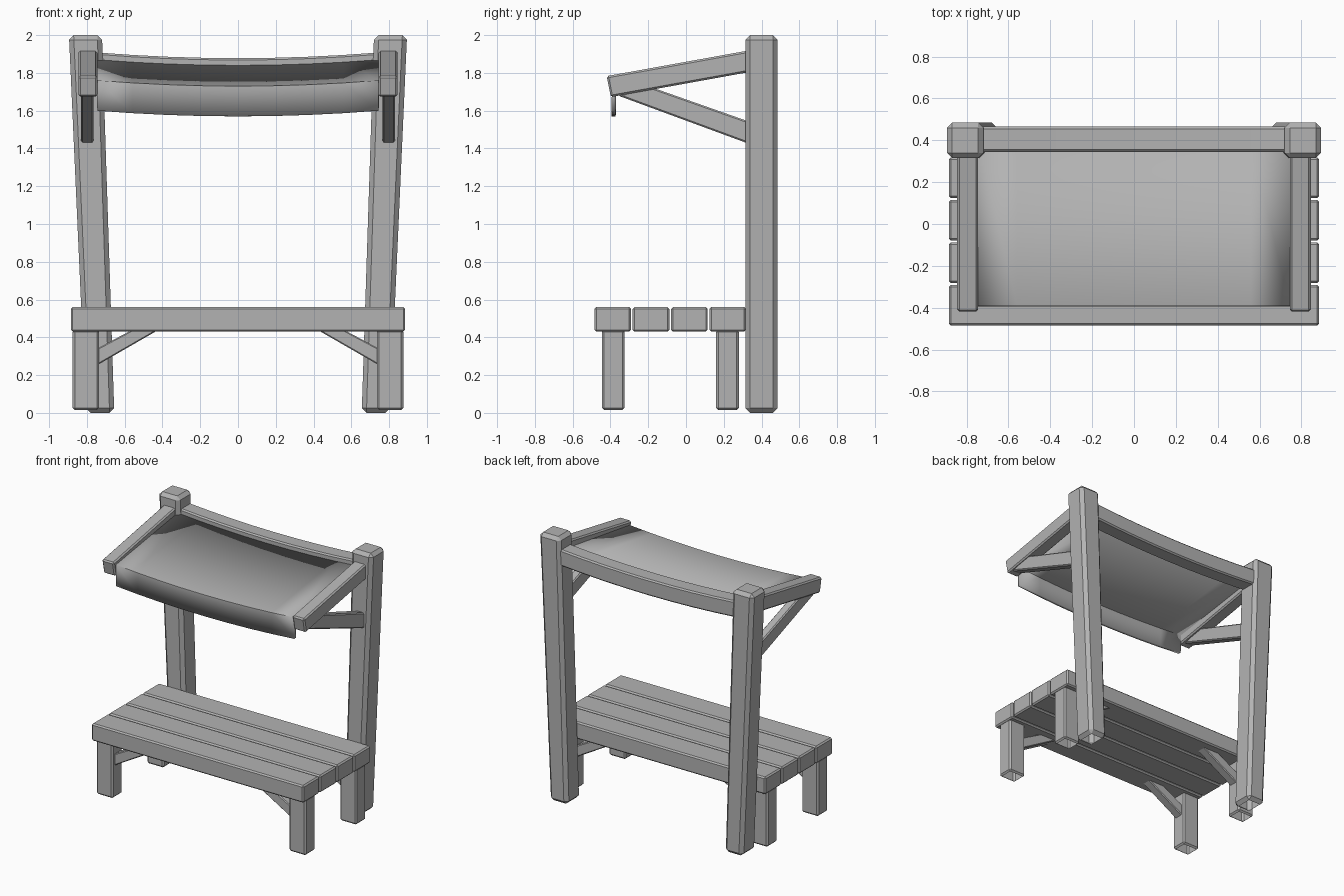
import bpy, bmesh
from mathutils import Vector

cube = bpy.data.objects.get("Cube")
if cube:
    bpy.data.objects.remove(cube)

# Single plain grey for every part
grey = bpy.data.materials.new("plain grey")
grey.use_nodes = True
COLOUR = (0.45, 0.45, 0.45, 1)
grey.diffuse_color = COLOUR
grey.node_tree.nodes["Principled BSDF"].inputs["Base Color"].default_value = COLOUR


def finish(name, bm):
    mesh = bpy.data.meshes.new(name)
    bm.to_mesh(mesh)
    bm.free()
    mesh.materials.append(grey)
    obj = bpy.data.objects.new(name, mesh)
    bpy.context.collection.objects.link(obj)
    return obj


def prism(name, outline, axis, lo, hi, bevel=0.01, side=1, open_base=False):
    """Extrude an outline along axis: 'y' takes (x, z) points, 'x' takes (y, z)."""
    bm = bmesh.new()

    def place(a, z, depth):
        x, y = (a, depth) if axis == "y" else (depth, a)
        return bm.verts.new((x * side, y, z))

    near = [place(a, z, lo) for a, z in outline]
    far = [place(a, z, hi) for a, z in outline]
    bm.faces.new(near)
    bm.faces.new(far[::-1])
    for i in range(len(outline)):
        j = (i + 1) % len(outline)
        bm.faces.new((near[i], far[i], far[j], near[j]))
    bmesh.ops.recalc_face_normals(bm, faces=bm.faces)
    sharp = [e for e in bm.edges if e.calc_face_angle(0) > 0.3]
    bmesh.ops.bevel(bm, geom=sharp, offset=bevel, segments=1, affect="EDGES")
    if open_base:
        base = [f for f in bm.faces if f.normal.z < -0.95]
        bmesh.ops.delete(bm, geom=base, context="FACES")
    return finish(name, bm)


def rect(a0, a1, z0, z1):
    return [(a0, z0), (a1, z0), (a1, z1), (a0, z1)]


# Bench planks
for i in range(4):
    y = -0.485 + i * 0.203
    prism(f"bench_plank_{i + 1}", rect(-0.885, 0.885, 0.43, 0.56), "y", y, y + 0.194)

for side, label in ((1, "left"), (-1, "right")):
    # Leaning, tapered back post
    prism(f"{label}_post", [(0.655, 0), (0.805, 0), (0.895, 2), (0.72, 2)],
          "y", 0.315, 0.485, 0.025, side, True)

    # Bench legs with diagonal braces
    for y, row in ((-0.385, "front"), (0.22, "back")):
        prism(f"{label}_{row}_leg", rect(0.735, 0.875, 0.015, 0.44),
              "y", y - 0.06, y + 0.06, 0.012, side, True)
        prism(f"{label}_{row}_leg_brace",
              [(0.75, 0.25), (0.75, 0.338), (0.56, 0.44), (0.42, 0.44)],
              "y", y - 0.035, y + 0.035, 0.006, side)

    # Roof rafter and its brace
    prism(f"{label}_rafter",
          [(-0.398, 1.672), (0.35, 1.807), (0.35, 1.922), (-0.42, 1.783)],
          "x", 0.745, 0.845, 0.01, side)
    prism(f"{label}_rafter_brace",
          [(-0.36, 1.68), (0.34, 1.422), (0.34, 1.54), (-0.2, 1.73)],
          "x", 0.765, 0.83, 0.008, side)

# Sagging cross beam
STEPS = 8
WIDTH = 0.745


def sag(x):
    return -0.03 * (1 - (x / WIDTH) ** 2)


stations = [WIDTH * (2 * i / STEPS - 1) for i in range(STEPS + 1)]
beam = [(x, 1.785 + sag(x)) for x in stations]
beam += [(x, 1.908 + sag(x)) for x in reversed(stations)]
prism("top_beam", beam, "y", 0.345, 0.465, 0.01)

# Cloth canopy with a hanging front flap
bm = bmesh.new()
path = [(0.4, 1.878), (-0.392, 1.76), (-0.394, 1.6)]
grid = [[bm.verts.new(Vector((x, y, z + sag(x)))) for y, z in path] for x in stations]
for a, b in zip(grid, grid[1:]):
    for k in range(len(path) - 1):
        bm.faces.new((a[k], a[k + 1], b[k + 1], b[k]))
canopy = finish("canopy_cloth", bm)
solid = canopy.modifiers.new("thickness", "SOLIDIFY")
solid.thickness = 0.022
solid.offset = -1
solid.use_even_offset = True

bpy.ops.object.select_all(action="DESELECT")
canopy.select_set(True)
bpy.context.view_layer.objects.active = canopy
bpy.ops.object.shade_smooth_by_angle(angle=0.5)
